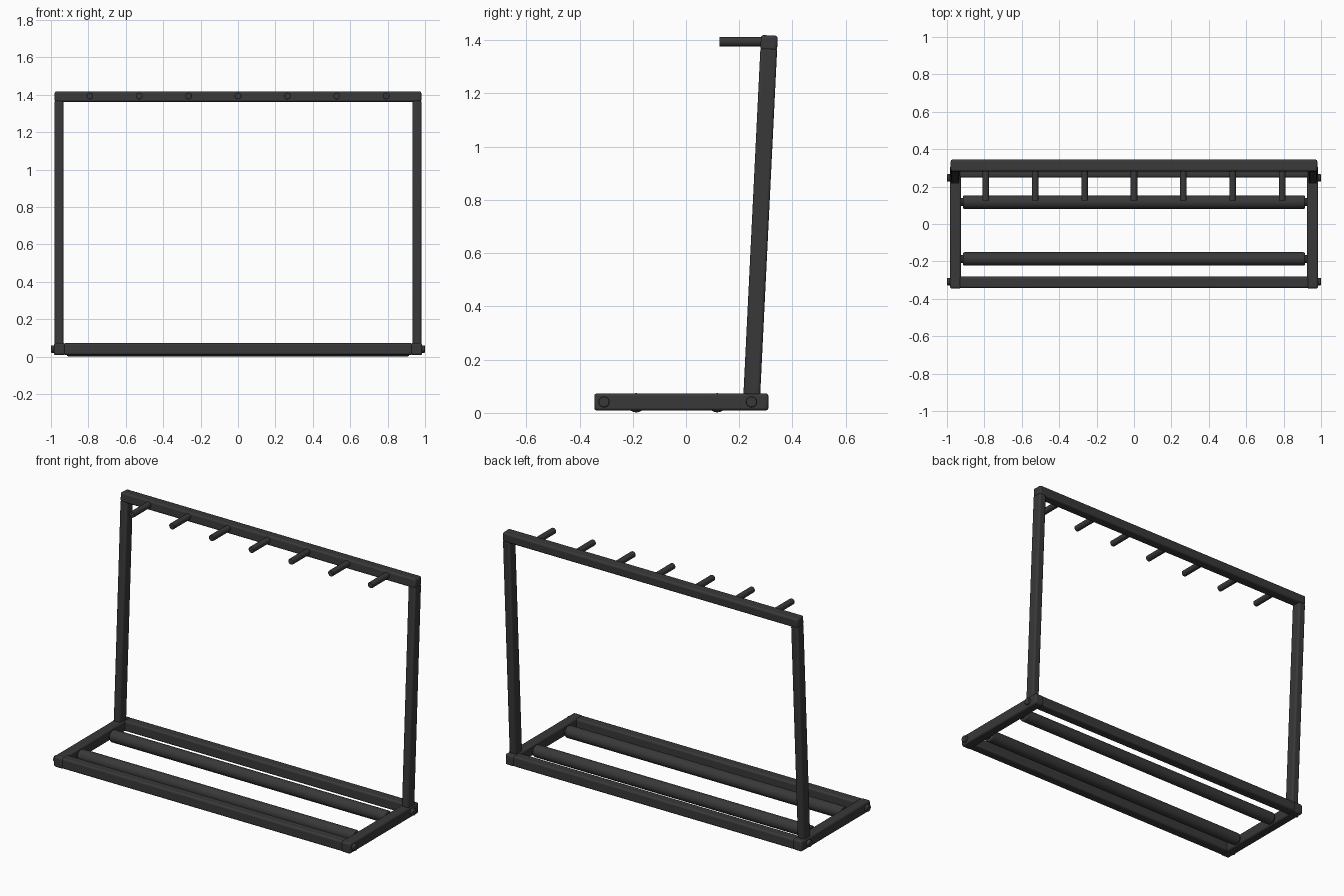
import bpy, bmesh, math
from mathutils import Matrix

if "Cube" in bpy.data.objects:
    bpy.data.objects.remove(bpy.data.objects["Cube"])

mat = bpy.data.materials.new("black_steel")
mat.diffuse_color = (0.04, 0.04, 0.04, 1)
mat.use_nodes = True
mat.node_tree.nodes["Principled BSDF"].inputs["Base Color"].default_value = mat.diffuse_color


def finish(name, bm, loc, rot, bevel, segs):
    me = bpy.data.meshes.new(name)
    bm.to_mesh(me)
    bm.free()
    me.materials.append(mat)
    ob = bpy.data.objects.new(name, me)
    bpy.context.collection.objects.link(ob)
    ob.location, ob.rotation_euler = loc, rot
    if bevel:
        m = ob.modifiers.new("round_edges", 'BEVEL')
        m.width, m.segments, m.limit_method = bevel, segs, 'ANGLE'
        m.angle_limit = math.radians(40)
    bpy.ops.object.select_all(action='DESELECT')
    ob.select_set(True)
    bpy.context.view_layer.objects.active = ob
    bpy.ops.object.shade_smooth_by_angle(angle=math.radians(40))
    return ob


def tube(name, size, loc, rot=(0, 0, 0), bevel=0.01):
    bm = bmesh.new()
    bmesh.ops.create_cube(bm, size=1, matrix=Matrix.Diagonal((*size, 1)))
    return finish(name, bm, loc, rot, bevel, 3)


def rod(name, r, length, loc, axis, bevel=0.0):
    bm = bmesh.new()
    bmesh.ops.create_cone(bm, cap_ends=True, segments=32, radius1=r, radius2=r, depth=length)
    rot = (0, math.pi / 2, 0) if axis == 'X' else (math.pi / 2, 0, 0)
    return finish(name, bm, loc, rot, bevel, 3)


Z = 0.041                          # base frame centre height
Y0, Z0, Y1, Z1 = 0.247, 0.065, 0.312, 1.39   # upright centre line
lean = math.atan2(Y1 - Y0, Z1 - Z0)

# Base frame cross bars
tube("base_front_bar", (1.87, 0.06, 0.062), (0, -0.312, Z))
tube("base_rear_bar", (1.87, 0.06, 0.062), (0, 0.279, Z))

# Padded floor bars with narrower end spigots
for tag, y in (("front", -0.187), ("rear", 0.117)):
    rod(tag + "_padded_bar", 0.036, 1.83, (0, y, 0.038), 'X', 0.008)
    rod(tag + "_padded_bar_core", 0.022, 1.87, (0, y, 0.038), 'X')

for tag, s in (("left", -1), ("right", 1)):
    # Base side rail and its bolts
    tube(tag + "_side_rail", (0.06, 0.654, 0.064), (s * 0.955, -0.0175, Z))
    for pos, y in (("front", -0.308), ("rear", 0.246)):
        rod(f"{tag}_{pos}_bolt", 0.02, 0.04, (s * 0.98, y, Z), 'X', 0.004)
    # Leaning upright
    top = Z1 - 0.02
    length = (top - Z0) / math.cos(lean)
    mid = (Z0 + top) / 2
    tube(tag + "_upright", (0.047, 0.063, length),
         (s * 0.957, Y0 + (mid - Z0) * math.tan(lean), mid), (-lean, 0, 0))

# Top rail
tube("top_rail", (1.96, 0.063, 0.056), (0, Y1, Z1), (-lean, 0, 0))

# Hanging pegs
for i in range(7):
    rod(f"peg_{i + 1}", 0.018, 0.17, ((i - 3) * 0.264, 0.21, 1.394), 'Y', 0.003)
